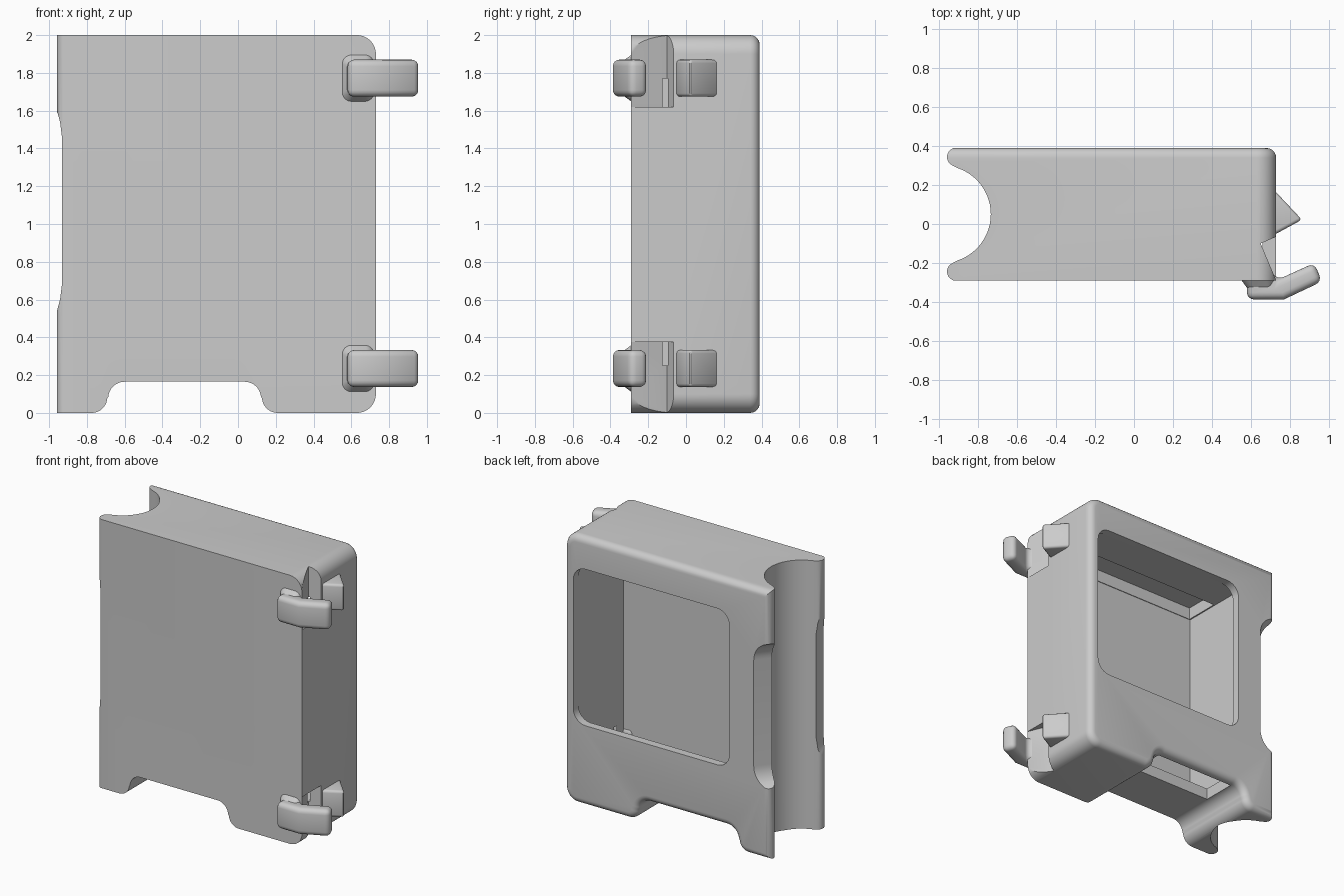
import bpy, bmesh
from math import sin, cos, radians
from mathutils import Vector

cube = bpy.data.objects.get("Cube")
if cube:
    bpy.data.objects.remove(cube)

GREY = (0.6, 0.6, 0.6, 1)
grey = bpy.data.materials.new("plain_grey")
grey.use_nodes = True
grey.diffuse_color = GREY
grey.node_tree.nodes["Principled BSDF"].inputs["Base Color"].default_value = GREY


def arc(cx, cy, r, start, end, n=10):
    """Points on a circle, angles in degrees."""
    angles = [radians(start + (end - start) * i / n) for i in range(n + 1)]
    return [(cx + r * cos(a), cy + r * sin(a)) for a in angles]


def rounded_rect(x0, x1, z0, z1, r):
    return (arc(x1 - r, z0 + r, r, -90, 0, 6) + arc(x1 - r, z1 - r, r, 0, 90, 6)
            + arc(x0 + r, z1 - r, r, 90, 180, 6) + arc(x0 + r, z0 + r, r, 180, 270, 6))


def prism(name, outline, lo, hi, axis="z"):
    """Extrude an xy outline along z, or an xz outline along y."""
    def place(p, h):
        return Vector((p[0], p[1], h) if axis == "z" else (p[0], h, p[1]))
    bm = bmesh.new()
    near = [bm.verts.new(place(p, lo)) for p in outline]
    far = [bm.verts.new(place(p, hi)) for p in outline]
    bm.faces.new(near)
    bm.faces.new(far)
    for i in range(len(near)):
        j = i - 1
        bm.faces.new((near[j], near[i], far[i], far[j]))
    bmesh.ops.recalc_face_normals(bm, faces=bm.faces)
    mesh = bpy.data.meshes.new(name)
    bm.to_mesh(mesh)
    bm.free()
    mesh.materials.append(grey)
    obj = bpy.data.objects.new(name, mesh)
    bpy.context.collection.objects.link(obj)
    return obj


def box(name, x, y, z):
    return prism(name, [(x[0], y[0]), (x[1], y[0]), (x[1], y[1]), (x[0], y[1])], *z)


def apply(obj, mod):
    bpy.context.view_layer.objects.active = obj
    bpy.ops.object.modifier_apply(modifier=mod.name)


def solid_volume(obj):
    """Volume of the evaluated mesh, or zero if it is not closed."""
    bm = bmesh.new()
    bm.from_object(obj, bpy.context.evaluated_depsgraph_get())
    volume = bm.calc_volume() if all(e.is_manifold for e in bm.edges) else 0
    bm.free()
    return volume


def cut(obj, tool):
    """Subtract the tool with the first solver that leaves a sound solid."""
    before = solid_volume(obj)
    for solver in ("MANIFOLD", "EXACT"):
        mod = obj.modifiers.new("cut", "BOOLEAN")
        mod.operation, mod.solver, mod.object = "DIFFERENCE", solver, tool
        if 0.3 * before < solid_volume(obj) < before - 1e-6:
            apply(obj, mod)
            break
        obj.modifiers.remove(mod)
    bpy.data.objects.remove(tool)


def bevel(obj, width, segments=4):
    mod = obj.modifiers.new("round", "BEVEL")
    mod.width, mod.segments, mod.angle_limit = width, segments, radians(30)
    apply(obj, mod)


def smooth(obj):
    bpy.ops.object.select_all(action="DESELECT")
    obj.select_set(True)
    bpy.context.view_layer.objects.active = obj
    bpy.ops.object.shade_smooth_by_angle(angle=radians(32))


FRONT, BACK, RIGHT = -0.29, 0.39, 0.73

# Front outline with the arched cut-out along the bottom
outline = [(-1.2, 0)]
outline += arc(-0.775, 0.083, 0.083, -90, -5) + arc(-0.6, 0.078, 0.087, 175, 90)
outline += arc(0.035, 0.078, 0.087, 90, 5) + arc(0.21, 0.083, 0.083, 185, 270)
outline += arc(RIGHT - 0.1, 0.1, 0.1, -90, 0) + arc(RIGHT - 0.1, 1.9, 0.1, 0, 90) + [(-1.2, 2)]
body = prism("body", outline, FRONT, BACK, "y")

# Soften the rim of the back face
bm = bmesh.new()
bm.from_mesh(body.data)
rim = [e for e in bm.edges if all(v.co.y > BACK - 0.001 for v in e.verts)]
bmesh.ops.bevel(bm, geom=rim, offset=0.05, segments=5, profile=0.5, affect="EDGES")
bm.to_mesh(body.data)
bm.free()
body.data.update()

# Concave end between two rounded lips
groove = [(-1.4, 0.6), (-0.912, 0.6)]
groove += arc(-0.912, BACK - 0.046, 0.048, 90, 250, 8)
groove += arc(-0.985, 0.05, 0.25, 72, -72, 24)
groove += arc(-0.912, FRONT + 0.046, 0.048, 110, 270, 8)
groove += [(-0.912, -0.5), (-1.4, -0.5)]
cut(body, prism("groove", groove, -0.1, 2.1))

# Relief cuts in the two lips, deeper and slanted at the back
front_relief = [(-1.2, 0.53), (-0.961, 0.53), (-0.942, 0.6), (-0.932, 0.68),
                (-0.932, 1.46), (-0.942, 1.54), (-0.961, 1.61), (-1.2, 1.61)]
cut(body, prism("front_relief", front_relief, -0.5, 0.06, "y"))
back_relief = [(-1.3, 0.52)] + arc(-0.895, 0.67, 0.15, -90, 0) + arc(-0.895, 1.46, 0.15, 0, 90) + [(-1.3, 1.61)]
relief = prism("back_relief", back_relief, 0.2, 0.5, "y")
for v in relief.data.vertices:
    if v.co.y < 0.3 and v.co.x > -1.2:
        v.co.x -= 0.235
cut(body, relief)

# Hollow: main chamber, upper recess, slot into the bottom cut-out, window
cut(body, box("chamber", (-0.69, 0.66), (-0.21, 0.33), (0.25, 1.77)))
cut(body, box("upper_recess", (-0.68, 0.65), (-0.205, 0.06), (1.7, 1.86)))
cut(body, box("bottom_slot", (-0.61, 0.05), (0.07, 0.325), (0.05, 0.4)))
cut(body, prism("window", rounded_rect(-0.63, 0.655, 0.6, 1.765, 0.1), 0.28, 0.5, "y"))

# Notches in the corners beside the clips
notch = [(0.65, -0.1), (0.738, -0.309), (1, -0.309), (1, -0.06), (0.742, -0.06)]
for z0, z1 in ((-0.1, 0.375), (1.62, 2.1)):
    cut(body, prism("corner_notch", notch, z0, z1))
smooth(body)

# Hooked clips and wedge catches, lower and upper
hook = [(0.58, -0.2), (0.58, -0.387), (0.77, -0.387), (0.965, -0.295), (0.925, -0.2), (0.735, -0.287), (0.68, -0.2)]
wedge = [(0.69, 0.205), (0.862, 0.022), (RIGHT, -0.05), (0.69, -0.05)]
for level, z in (("lower", 0.235), ("upper", 1.772)):
    clip = prism(level + "_clip", hook, z - 0.098, z + 0.098)
    bevel(clip, 0.035)
    catch = prism(level + "_catch", wedge, z - 0.098, z + 0.098)
    bevel(catch, 0.018, 3)
    # Flared foot where the clip meets the front face
    flare = prism(level + "_clip_flare", rounded_rect(0.545, 0.72, z - 0.13, z + 0.13, 0.05), -0.325, -0.28, "y")
    for v in flare.data.vertices:
        if v.co.y < -0.3:
            v.co.x += (0.71 - v.co.x) * 0.2
            v.co.z += (z - v.co.z) * 0.25
    for part in (clip, catch, flare):
        smooth(part)
